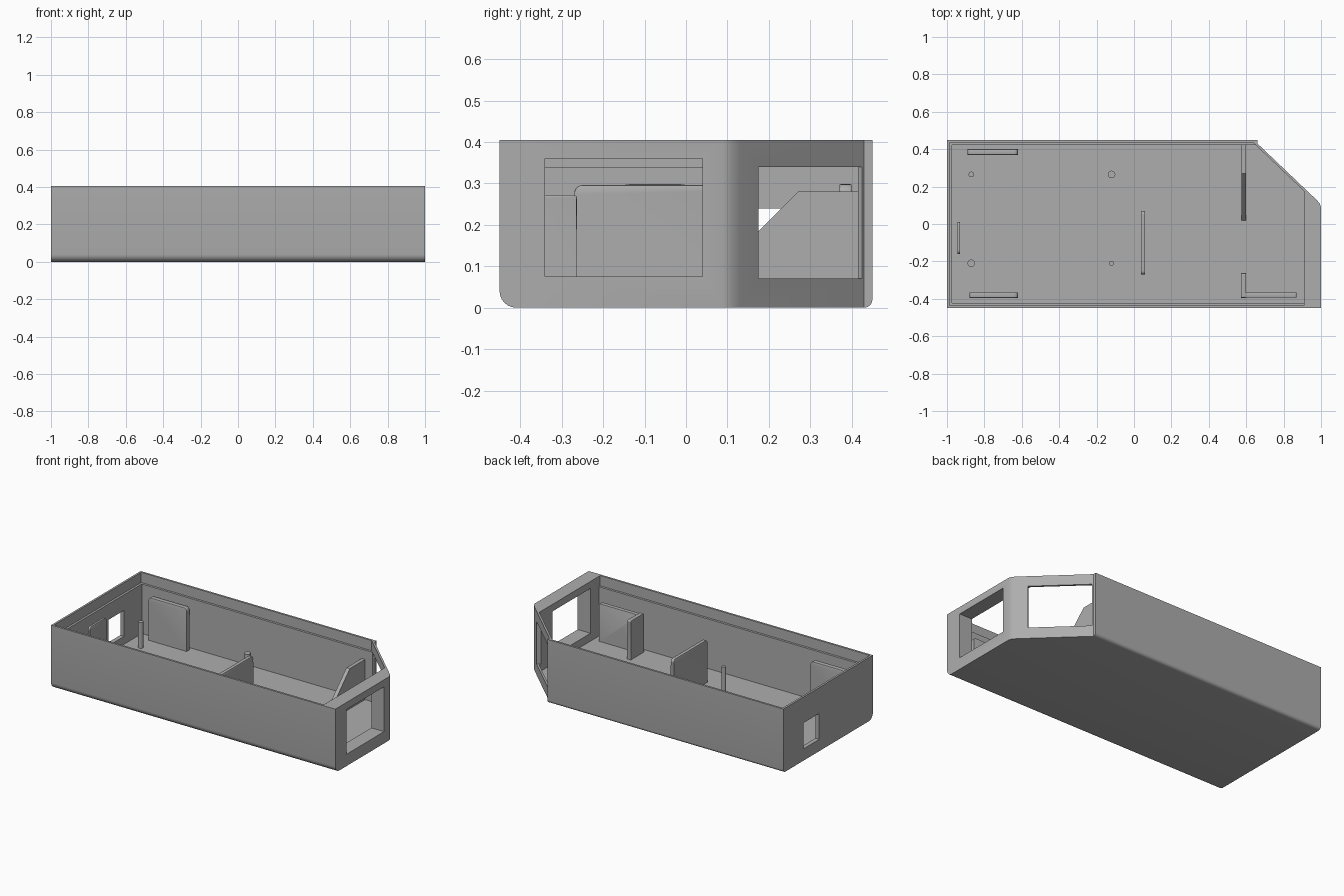
import bpy, bmesh, math
from mathutils import Vector

cube = bpy.data.objects.get("Cube")
if cube:
    bpy.data.objects.remove(cube, do_unlink=True)

grey = bpy.data.materials.new("plain_grey")
grey.use_nodes = True
colour = (0.42, 0.42, 0.42, 1)
grey.diffuse_color = colour
grey.node_tree.nodes["Principled BSDF"].inputs["Base Color"].default_value = colour

FLOOR = 0.025
RIM = 0.405
LEDGE = 0.34


def finish(name, bm):
    bmesh.ops.recalc_face_normals(bm, faces=bm.faces)
    mesh = bpy.data.meshes.new(name)
    bm.to_mesh(mesh)
    bm.free()
    mesh.materials.append(grey)
    obj = bpy.data.objects.new(name, mesh)
    bpy.context.collection.objects.link(obj)
    return obj


def prism(points, low, high, axis="z"):
    """Extrude a flat outline along z, or a (y, z) outline along x."""
    place = (lambda p, h: (p[0], p[1], h)) if axis == "z" else (lambda p, h: (h, p[0], p[1]))
    bm = bmesh.new()
    face = bm.faces.new([bm.verts.new(place(p, low)) for p in points])
    grown = bmesh.ops.extrude_face_region(bm, geom=[face])
    shift = Vector(place((0, 0), high - low))
    bmesh.ops.translate(bm, verts=[v for v in grown["geom"] if isinstance(v, bmesh.types.BMVert)], vec=shift)
    return bm


def box(x0, x1, y0, y1, z0, z1):
    return prism([(x0, y0), (x1, y0), (x1, y1), (x0, y1)], z0, z1)


def round_edges(bm, test, radius, segments=6):
    edges = [e for e in bm.edges if test(e.verts[0].co, e.verts[1].co)]
    bmesh.ops.bevel(bm, geom=edges, offset=radius, segments=segments, profile=0.5,
                    affect="EDGES", clamp_overlap=True)


def cut(obj, cutters):
    for cutter in cutters:
        cutter.hide_render = True
        mod = obj.modifiers.new("cut", "BOOLEAN")
        mod.operation = "DIFFERENCE"
        mod.solver = "EXACT"
        mod.object = cutter
    bpy.context.view_layer.update()
    result = bpy.data.meshes.new_from_object(obj.evaluated_get(bpy.context.evaluated_depsgraph_get()))
    obj.modifiers.clear()
    obj.data = result
    for cutter in cutters:
        bpy.data.objects.remove(cutter, do_unlink=True)


def smooth(obj):
    bpy.ops.object.select_all(action="DESELECT")
    obj.select_set(True)
    bpy.context.view_layer.objects.active = obj
    bpy.ops.object.shade_smooth_by_angle(angle=math.radians(30))


# Tray with one angled corner and rounded lower long edges
outline = [(-1, -0.45), (1, -0.45), (1, 0.09), (0.993, 0.11), (0.975, 0.13),
           (0.66, 0.43), (0.66, 0.45), (-1, 0.45)]
bm = prism(outline, 0, RIM)
for side, radius in ((-0.45, 0.04), (0.45, 0.02)):
    round_edges(bm, lambda a, b: all(abs(v.y - side) < 1e-4 and v.z < 1e-4 for v in (a, b)), radius)
tray = finish("tray_shell", bm)


# Cavity, wider above the lid ledge
def cavity(inset, low, high):
    x, y = 1 - inset, 0.45 - inset
    slope_x = 0.91 - (y - 0.175) * 1.05
    return finish("cavity_cutter", prism(
        [(-x, -y), (0.91, -y), (0.91, 0.175), (slope_x, y), (-x, y)], low, high))


# Window openings in the thick end, the angled corner and the far end
normal = Vector((0.69, 0.724))
a, b = Vector((0.928, 0.175)), Vector((0.666, 0.425))
corner = [a + normal * 0.06, b + normal * 0.06, b - normal * 0.03, a - normal * 0.03]
cut(tray, [
    cavity(0.027, FLOOR, 0.5),
    cavity(0.013, LEDGE, 0.5),
    finish("end_cutter", box(0.85, 1.1, -0.34, 0.04, 0.075, 0.36)),
    finish("corner_cutter", prism(corner, 0.07, LEDGE)),
    finish("port_cutter", box(-1.1, -0.95, 0.09, 0.245, 0.075, 0.24)),
])
smooth(tray)


# Upright holding plates with rounded top corners
def plate(name, x0, x1, y0, y1, top, radius=0.02):
    bm = box(x0, x1, y0, y1, FLOOR - 0.005, top)
    along = 1 if x1 - x0 > y1 - y0 else 0
    round_edges(bm, lambda p, q: p.z > top - 1e-4 and q.z > top - 1e-4
                and abs(p[along] - q[along]) > 1e-4, radius, 5)
    round_edges(bm, lambda p, q: p.z > FLOOR and q.z > FLOOR, 0.005, 2)
    obj = finish(name, bm)
    smooth(obj)
    return obj


plate("back_holder", -0.89, -0.62, 0.37, 0.4, 0.298)
plate("front_holder", -0.88, -0.62, -0.395, -0.365, 0.298)
plate("end_holder", -0.945, -0.93, -0.16, 0.01, 0.298)
plate("middle_divider", 0.037, 0.06, -0.27, 0.07, 0.296)
plate("bracket_rib", 0.572, 0.598, -0.395, -0.263, 0.272, 0.008)

# Bracket plate with a round hole
bracket = plate("bracket_plate", 0.59, 0.87, -0.393, -0.367, 0.265, 0.01)
hole = bmesh.new()
bmesh.ops.create_cone(hole, cap_ends=True, segments=32, radius1=0.042, radius2=0.042, depth=0.1)
for v in hole.verts:
    v.co = (v.co.x + 0.715, v.co.z - 0.38, v.co.y + 0.095)
cut(bracket, [finish("hole_cutter", hole)])
smooth(bracket)

# Sloping gusset against the back wall
finish("sloped_gusset", prism(
    [(0.02, 0.02), (0.02, 0.03), (0.27, 0.28), (0.43, 0.28), (0.43, 0.02)], 0.574, 0.598, "x"))

# Locating pegs
for name, x, y, radius in (("back_far_peg", -0.87, 0.265, 0.015), ("back_near_peg", -0.12, 0.265, 0.02),
                           ("front_far_peg", -0.87, -0.21, 0.02), ("front_near_peg", -0.12, -0.21, 0.013)):
    bm = bmesh.new()
    bmesh.ops.create_cone(bm, cap_ends=True, segments=24, radius1=radius, radius2=radius, depth=0.17)
    bmesh.ops.translate(bm, verts=bm.verts, vec=(x, y, 0.105))
    smooth(finish(name, bm))
